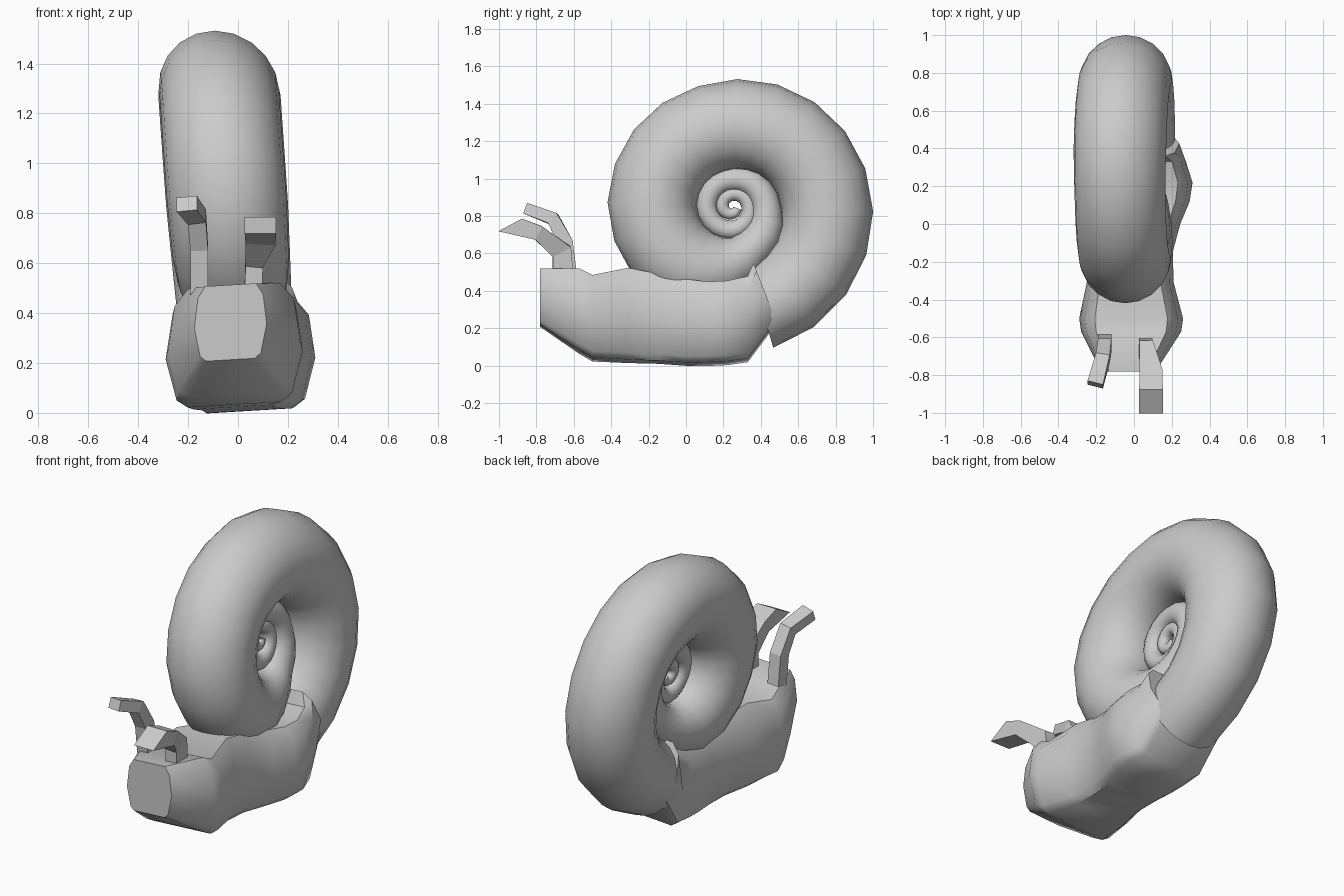
import bpy, bmesh, math
from mathutils import Vector

if "Cube" in bpy.data.objects:
    bpy.data.objects.remove(bpy.data.objects["Cube"])


def loft(name, rings, smooth=None):
    """Skin a list of equal-length point rings and cap both ends."""
    bm = bmesh.new()
    vr = [[bm.verts.new(p) for p in ring] for ring in rings]
    n = len(vr[0])
    for a, b in zip(vr, vr[1:]):
        for i in range(n):
            j = (i + 1) % n
            bm.faces.new((a[i], a[j], b[j], b[i]))
    bm.faces.new(vr[0])
    bm.faces.new(vr[-1])
    bmesh.ops.recalc_face_normals(bm, faces=bm.faces)
    me = bpy.data.meshes.new(name)
    bm.to_mesh(me)
    bm.free()
    ob = bpy.data.objects.new(name, me)
    bpy.context.collection.objects.link(ob)
    if smooth:
        bpy.ops.object.select_all(action='DESELECT')
        ob.select_set(True)
        bpy.context.view_layer.objects.active = ob
        bpy.ops.object.shade_smooth_by_angle(angle=math.radians(smooth))
    return ob


def lookup(table, t):
    """Linear interpolation of a keyed table."""
    for a, b in zip(table, table[1:]):
        if t <= b[0]:
            f = (t - a[0]) / (b[0] - a[0])
            return [p + (q - p) * f for p, q in zip(a[1:], b[1:])]
    return table[-1][1:]


# spiral shell: angle, path radius, tube radius
SPIRAL = [(-74, .56, .225), (0, .505, .245), (70, .45, .245), (105, .43, .24),
          (180, .43, .24), (225, .41, .23), (250, .37, .20), (270, .32, .16),
          (300, .24, .11), (360, .178, .08), (450, .148, .065), (540, .14, .055),
          (630, .125, .05), (720, .09, .045), (810, .07, .04), (900, .055, .035),
          (1060, .025, .025)]
CY, CZ = .25, .85
rings = []
for k in range(64):
    deg = -74 + 18 * k
    R, r = lookup(SPIRAL, deg)
    c, s = math.cos(math.radians(deg)), math.sin(math.radians(deg))
    ring = []
    for i in range(20):
        a = math.tau * i / 20
        d = R + r * math.cos(a)
        z = CZ + d * s
        ring.append((-.045 + r * math.sin(a) - .07 * (z - CZ), CY + d * c, z))
    rings.append(ring)
loft("spiral_shell", rings, 50)

# body: y, centre x, half width, bottom z, top z, rim tilt
STATIONS = [(-.78, -.03, .145, .205, .505, 0), (-.57, -.015, .265, .065, .50, 0),
            (-.50, -.015, .275, .025, .465, 0), (-.31, -.02, .23, .015, .505, 0),
            (-.15, .0, .205, .01, .475, 0), (.0, .025, .22, .0, .445, 0),
            (.12, .045, .25, .0, .43, 0), (.22, .05, .26, .005, .435, 0),
            (.33, .03, .245, .02, .46, 0), (.42, .0, .24, .22, .53, .12)]
SECTION = [(-.68, 0), (-.84, .07), (-1, .45), (-.9, .85), (-.7, 1),
           (.7, 1), (.9, .85), (1, .45), (.84, .07), (.68, 0)]
rings = []
for y, cx, hw, lo, hi, tilt in STATIONS:
    rings.append([(cx + u * hw, y + tilt * (.5 - v),
                   lo + v * (hi - lo) + .06 * u * hw + .008) for u, v in SECTION])
loft("body", rings, 40)


# tentacles: square stalks swept along bent paths
def stalk(name, path):
    """path: x, y, z, half width, half thickness"""
    pts = [Vector(p[:3]) for p in path]
    rings = []
    for i, p in enumerate(pts):
        t = (pts[min(i + 1, len(pts) - 1)] - pts[max(i - 1, 0)]).normalized()
        side = Vector((1, 0, 0))
        side = (side - t * side.dot(t)).normalized()
        up = t.cross(side)
        w, h = path[i][3:]
        rings.append([p + side * w * a + up * h * b
                      for a, b in ((-1, -1), (1, -1), (1, 1), (-1, 1))])
    return loft(name, rings)


tip = stalk("right_tentacle", [(.06, -.655, .46, .035, .055), (.065, -.665, .61, .035, .055),
                               (.09, -.79, .71, .06, .04), (.09, -.94, .752, .063, .035)])
# slanted cut at the tip
for v in tip.data.vertices[-4:]:
    v.co.y += 1.6 * (v.co.z - .752)
stalk("left_tentacle", [(-.155, -.62, .46, .035, .04), (-.155, -.645, .66, .035, .04),
                        (-.165, -.71, .785, .037, .035), (-.205, -.85, .838, .042, .03)])
